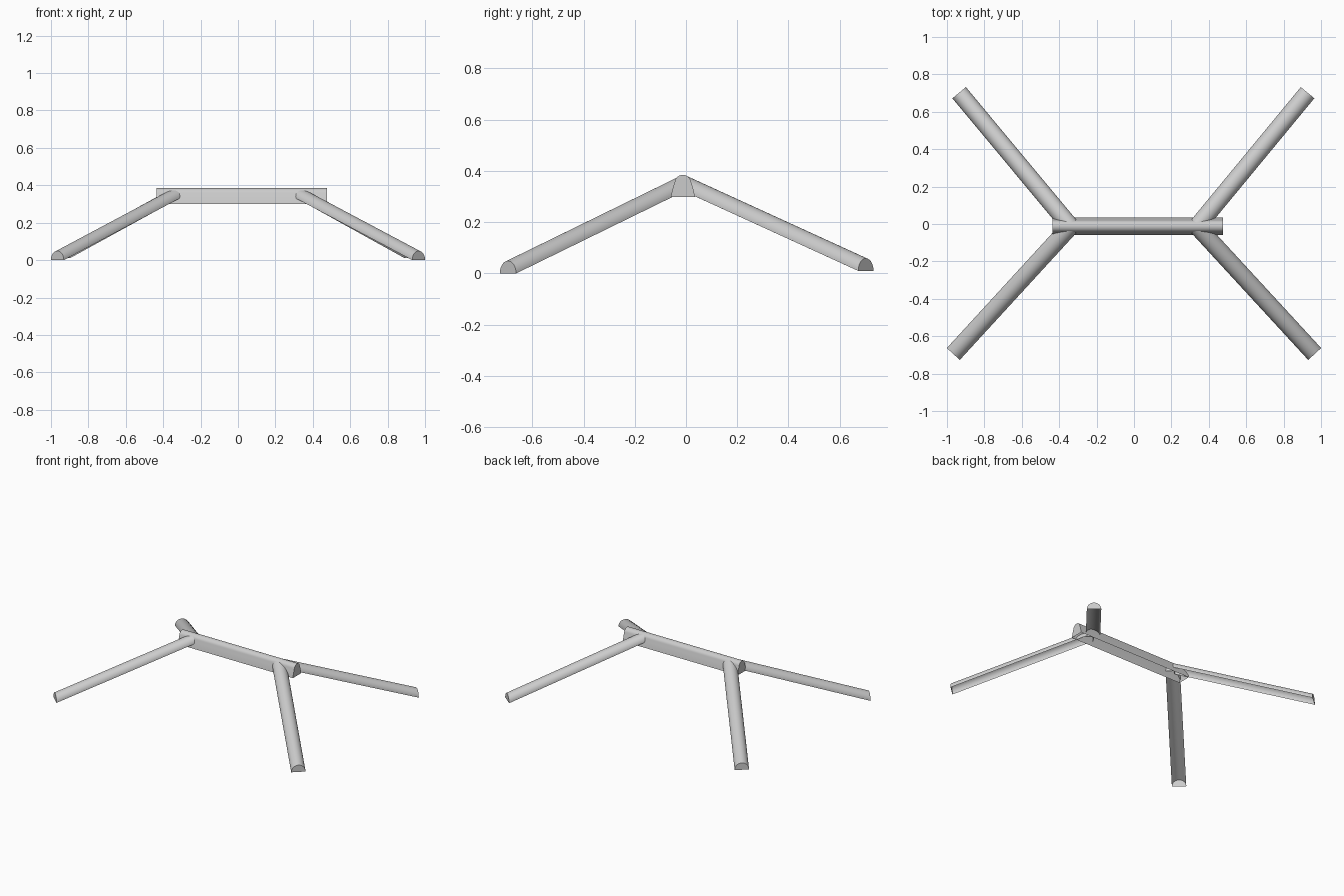
import bpy, bmesh
from math import sin, cos, pi, radians
from mathutils import Vector

if "Cube" in bpy.data.objects:
    bpy.data.objects.remove(bpy.data.objects["Cube"])


def extrude_profile(name, profile, start, end):
    """Sweep an open (side, up) profile; vertical capped ends, open underside."""
    start, end = Vector(start), Vector(end)
    flat = Vector((end.x - start.x, end.y - start.y, 0)).normalized()
    side = Vector((-flat.y, flat.x, 0))
    bm = bmesh.new()
    rings = [[bm.verts.new(p + side * s + Vector((0, 0, u))) for s, u in profile]
             for p in (start, end)]
    for i in range(len(profile) - 1):
        bm.faces.new((rings[0][i], rings[0][i + 1], rings[1][i + 1], rings[1][i]))
    bm.faces.new(rings[0][::-1])
    bm.faces.new(rings[1])
    bm.normal_update()
    # The crown of the sweep must face up
    if sum(f.normal.z for f in bm.faces) < 0:
        bmesh.ops.reverse_faces(bm, faces=bm.faces)
    mesh = bpy.data.meshes.new(name)
    bm.to_mesh(mesh)
    bm.free()
    obj = bpy.data.objects.new(name, mesh)
    bpy.context.collection.objects.link(obj)
    bpy.ops.object.select_all(action='DESELECT')
    obj.select_set(True)
    bpy.context.view_layer.objects.active = obj
    bpy.ops.object.shade_smooth_by_angle(angle=radians(30))
    return obj


STEPS = 20

# Ridge beam: tapering sides that bend smoothly into a rounded top
crown = [(0.032 * cos(a), 0.054 + 0.032 * sin(a))
         for a in (radians(12) + radians(156) * i / STEPS for i in range(STEPS + 1))]
right_side = [(0.047, 0), (0.043, 0.02), (0.037, 0.042)]
left_side = [(-s, u) for s, u in reversed(right_side)]
extrude_profile("ridge_beam", right_side + crown + left_side,
                (-0.435, -0.012, 0.299), (0.477, -0.012, 0.299))

# Splayed legs: half-round bars, hollow underneath
leg_profile = [(0.047 * cos(pi * i / STEPS), 0.049 * sin(pi * i / STEPS))
               for i in range(STEPS + 1)]
legs = {
    "front_left_leg": ((-0.966, -0.695, 0), (-0.341, -0.014, 0.333)),
    "front_right_leg": ((0.966, -0.695, 0), (0.339, -0.014, 0.333)),
    "back_left_leg": ((-0.935, 0.702, 0.010), (-0.343, -0.009, 0.335)),
    "back_right_leg": ((0.928, 0.702, 0.010), (0.341, -0.009, 0.335)),
}
for name, (foot, top) in legs.items():
    extrude_profile(name, leg_profile, foot, top)
